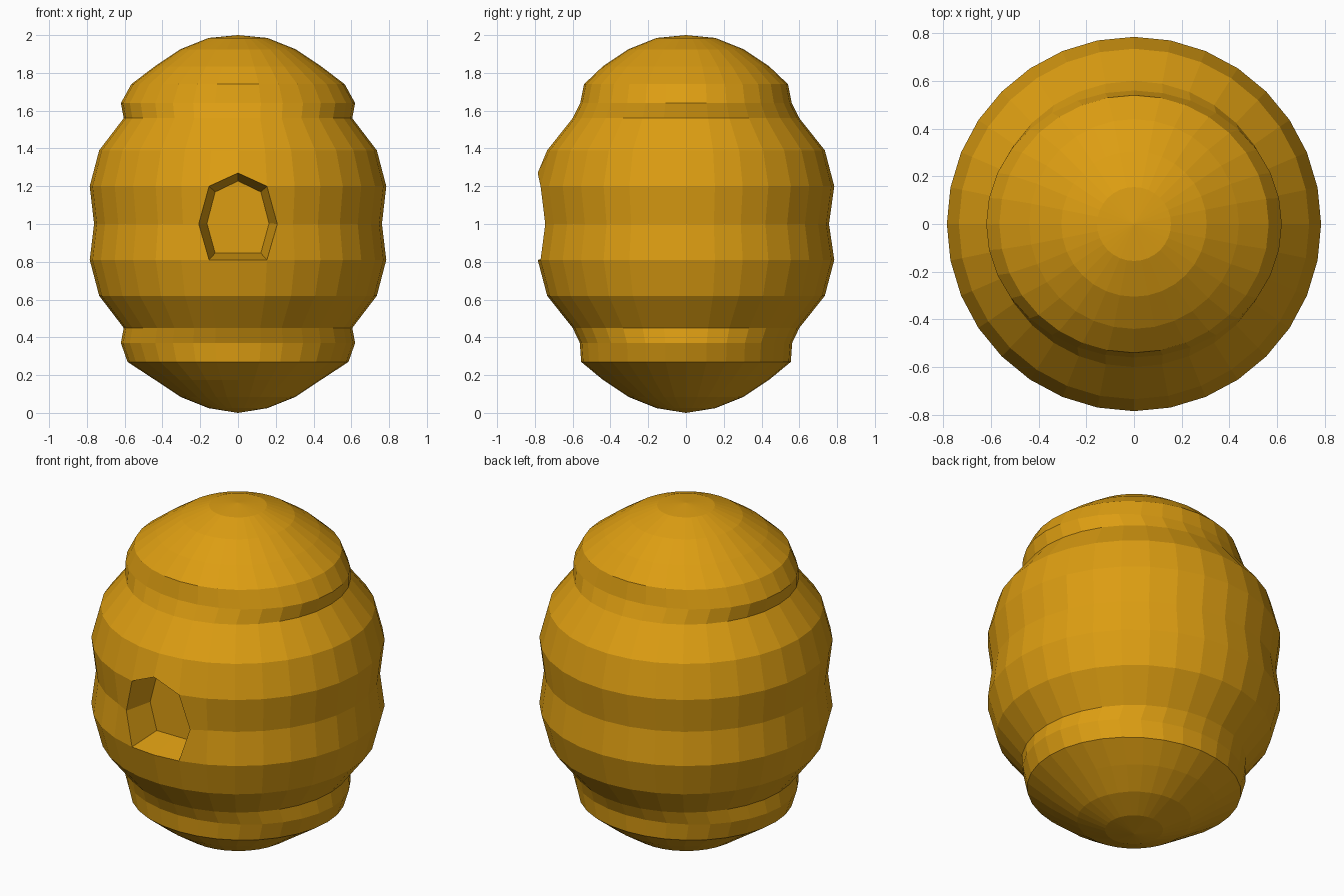
import bpy, bmesh, math
from mathutils import Vector

cube = bpy.data.objects.get("Cube")
if cube:
    bpy.data.objects.remove(cube, do_unlink=True)

honey = bpy.data.materials.new("honey yellow")
honey.use_nodes = True
colour = (0.72, 0.34, 0.006, 1)
honey.diffuse_color = colour
honey.node_tree.nodes["Principled BSDF"].inputs["Base Color"].default_value = colour

SEGMENTS = 32
# Hive rings from bottom to top: height, half width, half depth
RINGS = [
    (0.025, 0.155, 0.155), (0.085, 0.305, 0.305), (0.175, 0.44, 0.44),
    (0.27, 0.585, 0.555), (0.37, 0.62, 0.562), (0.45, 0.605, 0.6),
    (0.62, 0.735, 0.735), (0.81, 0.785, 0.785), (1.0, 0.762, 0.757),
    (1.2, 0.785, 0.785), (1.39, 0.735, 0.735), (1.56, 0.605, 0.6),
    (1.64, 0.62, 0.56), (1.74, 0.565, 0.54), (1.835, 0.44, 0.44),
    (1.925, 0.305, 0.305), (1.985, 0.155, 0.155),
]

bm = bmesh.new()

# Ribbed shell; vertex 0 of each ring faces the front
rings = []
for z, rx, ry in RINGS:
    angles = [2 * math.pi * i / SEGMENTS for i in range(SEGMENTS)]
    rings.append([bm.verts.new((rx * math.sin(a), -ry * math.cos(a), z)) for a in angles])
walls = {}
for r in range(len(rings) - 1):
    low, high = rings[r], rings[r + 1]
    for i in range(SEGMENTS):
        j = (i + 1) % SEGMENTS
        walls[r, i] = bm.faces.new((low[i], low[j], high[j], high[i]))

# Closed bottom and crown
bottom = bm.verts.new((0, 0, 0))
crown = bm.verts.new((0, 0, 2))
for i in range(SEGMENTS):
    j = (i + 1) % SEGMENTS
    bm.faces.new((rings[0][j], rings[0][i], bottom))
    bm.faces.new((rings[-1][i], rings[-1][j], crown))

# Entrance outline: arched top and widened middle
rings[9][0].co.z = 1.27
for i, side in ((1, 1), (-1, -1)):
    rings[8][i].co = Vector((side * 0.208, -0.745, 1.0))
opening = [walls[r, i] for r in (7, 8) for i in (0, SEGMENTS - 1)]
door = bmesh.ops.dissolve_faces(bm, faces=opening)["region"][0]

# Push the entrance into the hive, tapering it towards its back wall
back = bmesh.ops.extrude_discrete_faces(bm, faces=[door])["faces"][0]
for v in back.verts:
    v.co = Vector((v.co.x * 0.79, -0.585, 1.02 + (v.co.z - 1.02) * 0.83))

bmesh.ops.recalc_face_normals(bm, faces=bm.faces[:])
mesh = bpy.data.meshes.new("beehive")
bm.to_mesh(mesh)
bm.free()
mesh.materials.append(honey)
hive = bpy.data.objects.new("beehive", mesh)
bpy.context.collection.objects.link(hive)
